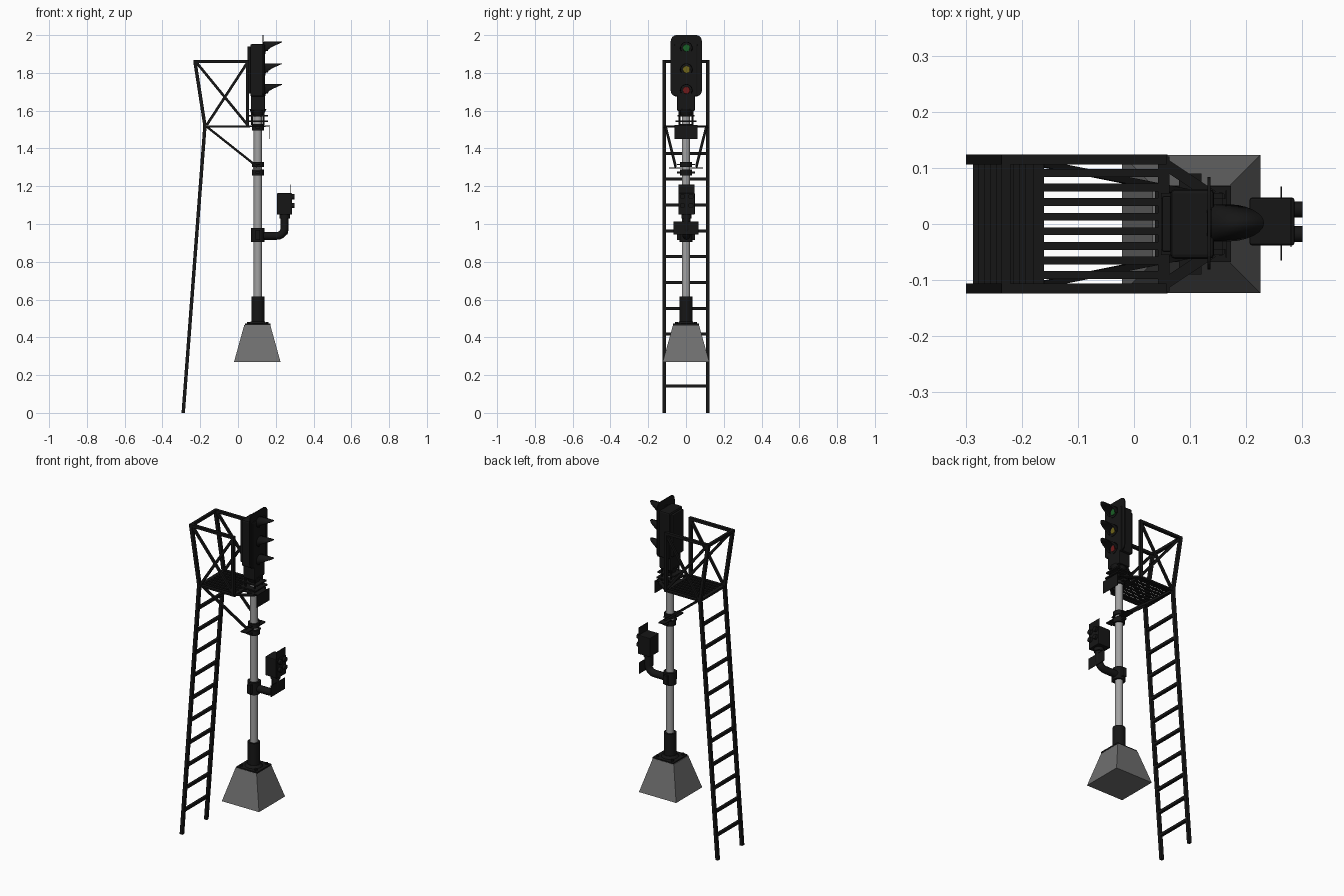
import bpy, bmesh, math
from mathutils import Vector, Matrix

if "Cube" in bpy.data.objects:
    bpy.data.objects.remove(bpy.data.objects["Cube"])

def mat(name, c):
    m = bpy.data.materials.new(name)
    m.diffuse_color = (*c, 1)
    m.use_nodes = True
    m.node_tree.nodes["Principled BSDF"].inputs["Base Color"].default_value = m.diffuse_color
    return m

BLACK = mat("black_paint", (0.008, 0.008, 0.008))
STEEL = mat("galvanised_steel", (0.36, 0.36, 0.36))
STONE = mat("concrete", (0.16, 0.16, 0.16))
PX = 0.105  # pole axis

def finish(name, bm, m=BLACK, smooth=False):
    bmesh.ops.recalc_face_normals(bm, faces=bm.faces)
    me = bpy.data.meshes.new(name)
    bm.to_mesh(me)
    bm.free()
    me.materials.append(m)
    ob = bpy.data.objects.new(name, me)
    bpy.context.collection.objects.link(ob)
    if smooth:
        bpy.context.view_layer.objects.active = ob
        ob.select_set(True)
        bpy.ops.object.shade_smooth_by_angle(angle=math.radians(40))
        ob.select_set(False)
    return ob

def box(name, x, y, z, m=BLACK, bevel=0):
    bm = bmesh.new()
    mid = [(a + b) / 2 for a, b in (x, y, z)]
    size = [b - a for a, b in (x, y, z)]
    bmesh.ops.create_cube(bm, size=1, matrix=Matrix.Translation(mid) @ Matrix.Diagonal((*size, 1)))
    if bevel:
        bmesh.ops.bevel(bm, geom=bm.edges[:], offset=bevel, segments=2, affect='EDGES', profile=0.5)
    return finish(name, bm, m)

def bar(name, a, b, w=0.018, d=None):
    """Square bar between two points: w across y, d across the other way."""
    a, b = Vector(a), Vector(b)
    d = d or w
    t = (b - a).normalized()
    ref = Vector((0, 1, 0)) if abs(t.y) < 0.9 else Vector((1, 0, 0))
    n = t.cross(ref).normalized()
    s = n.cross(t)
    rot = Matrix((s, n, t)).transposed().to_4x4()
    bm = bmesh.new()
    bmesh.ops.create_cube(bm, size=1, matrix=Matrix.Translation((a + b) / 2) @ rot
                          @ Matrix.Diagonal((w, d, (b - a).length, 1)))
    return finish(name, bm)

def rod(name, a, b, r, r2=None, m=BLACK, n=24):
    a, b = Vector(a), Vector(b)
    q = (b - a).to_track_quat('Z', 'Y').to_matrix().to_4x4()
    bm = bmesh.new()
    bmesh.ops.create_cone(bm, cap_ends=True, segments=n, radius1=r, radius2=r if r2 is None else r2,
                          depth=(b - a).length, matrix=Matrix.Translation((a + b) / 2) @ q)
    return finish(name, bm, m, True)

def rounded_plate(name, x, y, z, r, m=BLACK):
    """Plate facing +x with rounded corners."""
    bm = bmesh.new()
    vs = []
    for cy, cz, a0 in ((y[1]-r, z[1]-r, 0), (y[0]+r, z[1]-r, 90), (y[0]+r, z[0]+r, 180), (y[1]-r, z[0]+r, 270)):
        for k in range(7):
            a = math.radians(a0 + 15 * k)
            vs.append(bm.verts.new((x[0], cy + r * math.cos(a), cz + r * math.sin(a))))
    f = bm.faces.new(vs)
    ext = bmesh.ops.extrude_face_region(bm, geom=[f])
    bmesh.ops.translate(bm, vec=(x[1] - x[0], 0, 0), verts=[v for v in ext['geom'] if isinstance(v, bmesh.types.BMVert)])
    return finish(name, bm, m)

# Concrete footing: tapered block
bm = bmesh.new()
bmesh.ops.create_cone(bm, cap_ends=True, segments=4, radius1=0.123 * math.sqrt(2), radius2=0.069 * math.sqrt(2),
                      depth=0.195, matrix=Matrix.Translation((0.102, 0, 0.3675)) @ Matrix.Rotation(math.pi / 4, 4, 'Z'))
finish("concrete_footing", bm, STONE)

# Pole with base socket
box("base_plate", (PX - 0.068, PX + 0.068), (-0.068, 0.068), (0.463, 0.472))
rod("base_socket", (PX, 0, 0.47), (PX, 0, 0.615), 0.034)
rod("base_flange", (PX, 0, 0.47), (PX, 0, 0.485), 0.05, 0.036)
for k in range(4):
    a = math.pi / 4 + k * math.pi / 2
    rod("base_bolt", (PX + 0.07 * math.cos(a), 0.07 * math.sin(a), 0.47),
        (PX + 0.07 * math.cos(a), 0.07 * math.sin(a), 0.482), 0.008, n=6)
rod("pole", (PX, 0, 0.6), (PX, 0, 1.59), 0.022, m=STEEL)

# Ladder and cage, both sides
FOOT, KNEE, TOP = (-0.29, 0), (-0.175, 1.52), (-0.228, 1.86)
for s in (-1, 1):
    y = 0.115 * s
    P = lambda x, z: (x, y, z)
    bar("ladder_stringer", P(*FOOT), P(*KNEE), 0.018)
    bar("cage_back_post", P(*KNEE), P(*TOP), 0.018)
    bar("cage_top_rail", P(-0.236, 1.86), P(0.058, 1.86), 0.018, 0.016)
    bar("cage_front_post", P(0.05, 1.515), P(0.05, 1.86), 0.018, 0.016)
    bar("cage_diagonal_a", P(-0.22, 1.855), P(0.05, 1.525), 0.012, 0.014)
    bar("cage_diagonal_b", P(-0.165, 1.525), P(0.05, 1.855), 0.012, 0.014)
    bar("platform_edge", P(-0.175, 1.517), P(0.06, 1.517), 0.018, 0.010)
    # strut from platform to pole, and the platform's outrigger
    bar("platform_strut", (-0.165, 0.108 * s, 1.515), (0.10, 0.055 * s, 1.305), 0.012)
    bar("platform_outrigger", (0.05, 0.11 * s, 1.517), (0.14, 0.05 * s, 1.517), 0.02, 0.008)
    bar("strut_lug", (0.10, 0.02 * s, 1.297), (0.10, 0.09 * s, 1.297), 0.04, 0.006)
bar("cage_back_rail", (TOP[0], -0.12, 1.86), (TOP[0], 0.12, 1.86), 0.016)
for k in range(10):
    z = 0.143 + 0.1368 * k
    x = FOOT[0] + (KNEE[0] - FOOT[0]) * z / KNEE[1]
    bar("ladder_rung", (x, -0.115, z), (x, 0.115, z), 0.016)

# Platform grating
for k in range(8):
    y = -0.091 + 0.026 * k
    box("platform_slat", (-0.17, 0.05), (y - 0.007, y + 0.007), (1.513, 1.521))
for x in (-0.17, 0.053):
    box("platform_crossbar", (x - 0.01, x + 0.01), (-0.12, 0.12), (1.51, 1.522))
box("platform_front_plate", (0.05, 0.165), (-0.045, 0.045), (1.515, 1.521))

# Pole clamps
def clamp(name, z0, z1, r=0.035):
    rod(name, (PX, 0, z0), (PX, 0, z1), r)
    for s in (-1, 1):
        box(name + "_ear", (PX - 0.012, PX + 0.012), (min(0.03*s, 0.048*s), max(0.03*s, 0.048*s)), (z0 + 0.01, z1 - 0.01))
clamp("strut_clamp", 1.258, 1.288, 0.032)
clamp("strut_clamp_upper", 1.303, 1.328, 0.032)
clamp("arm_clamp", 0.905, 0.978)
clamp("platform_clamp", 1.495, 1.53, 0.032)
box("number_plate", (0.163, 0.166), (-0.06, 0.06), (1.45, 1.523))

# Signal head mounting
for z, h in ((1.543, 0.055), (1.572, 0.045)):
    box("head_mount_plate", (0.048, 0.158), (-h, h), (z - 0.004, z + 0.004))
for x in (0.075, 0.135):
    for y in (-0.035, 0.035):
        rod("mount_stud", (x, y, 1.525), (x, y, 1.6), 0.005, n=8)
rod("head_neck", (PX, 0, 1.575), (PX, 0, 1.61), 0.03, 0.046)

# Signal head housing and backboard
box("head_lower_box", (0.068, 0.143), (-0.048, 0.048), (1.6, 1.69), bevel=0.006)
box("head_housing", (0.065, 0.143), (-0.062, 0.062), (1.675, 1.952), bevel=0.008)
box("head_rear_door", (0.05, 0.067), (-0.05, 0.05), (1.69, 1.94), bevel=0.004)
rounded_plate("backboard", (0.131, 0.136), (-0.081, 0.084), (1.675, 2.0), 0.032)

# Lenses with cut-back hoods
def hood(name, x, y, z, r):
    bm = bmesh.new()
    rows = []
    for k in range(17):
        a = math.radians(-120 + 15 * k)
        reach = 0.022 + 0.072 * max(0, math.cos(a * 0.85)) ** 1.3
        c = (y + r * math.sin(a), z + r * math.cos(a))
        rows.append((bm.verts.new((x, *c)), bm.verts.new((x + reach, *c))))
    for p, q in zip(rows, rows[1:]):
        bm.faces.new((p[0], p[1], q[1], q[0]))
    ob = finish(name, bm, BLACK, True)
    mod = ob.modifiers.new("thickness", 'SOLIDIFY')
    mod.thickness = 0.004
    mod.offset = 0

for nm, z, c in (("green", 1.932, (0.01, 0.12, 0.02)), ("yellow", 1.818, (0.16, 0.13, 0.01)), ("red", 1.708, (0.16, 0.01, 0.01))):
    rod(nm + "_lens_rim", (0.13, 0.002, z), (0.146, 0.002, z), 0.031)
    rod(nm + "_lens", (0.14, 0.002, z), (0.149, 0.002, z), 0.021, 0.018, mat(nm + "_glass", c))
    hood(nm + "_hood", 0.138, 0.002, z, 0.031)

# Side arm: swept elbow pipe
cu = bpy.data.curves.new("side_arm", 'CURVE')
cu.dimensions = '3D'
cu.bevel_depth = 0.021
cu.bevel_resolution = 4
cu.use_fill_caps = True
pts = [(0.11, 0.937), (0.20, 0.937)]
pts += [(0.205 + 0.042 * math.sin(t), 0.979 - 0.042 * math.cos(t)) for t in [math.radians(15 * k) for k in range(1, 7)]]
pts.append((0.247, 1.06))
sp = cu.splines.new('POLY')
sp.points.add(len(pts) - 1)
for p, (x, z) in zip(sp.points, pts):
    p.co = (x, 0.002, z, 1)
cu.materials.append(BLACK)
bpy.context.collection.objects.link(bpy.data.objects.new("side_arm", cu))
rod("arm_collar", (0.247, 0.002, 1.03), (0.247, 0.002, 1.052), 0.027)

# Small repeater unit on the arm
box("repeater_box", (0.206, 0.286), (-0.038, 0.047), (1.05, 1.163), bevel=0.004)
box("repeater_backboard", (0.279, 0.281), (-0.041, 0.046), (1.05, 1.208))
for z in (1.145, 1.098):
    for y in (-0.018, 0.026):
        rod("repeater_lamp_hood", (0.28, y, z), (0.30, y, z), 0.014, n=16)
box("arm_label_plate", (0.261, 0.264), (-0.065, 0.067), (0.945, 1.012))
